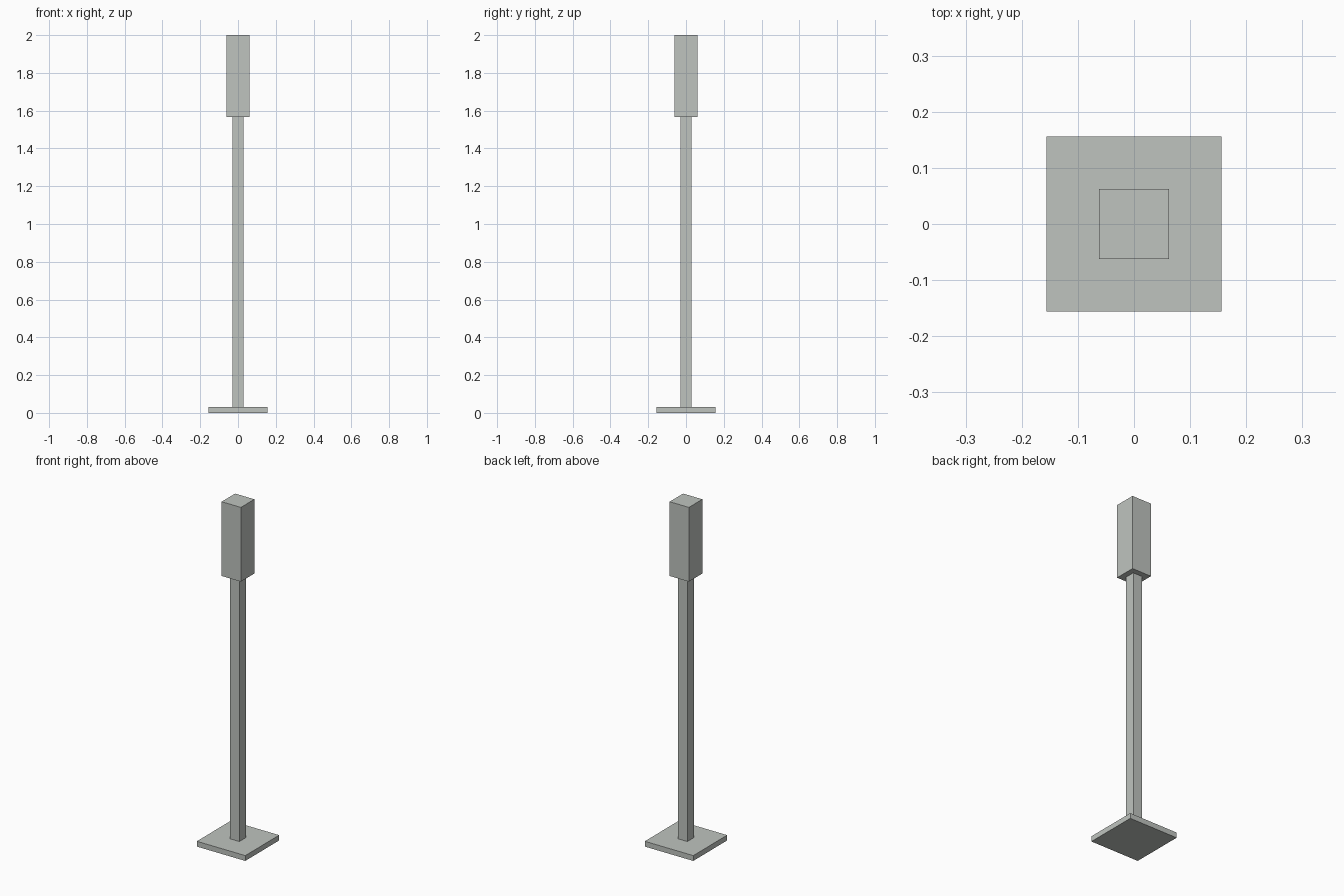
import bpy

if "Cube" in bpy.data.objects:
    bpy.data.objects.remove(bpy.data.objects["Cube"])

# One pale grey-green colour for the whole model
grey = bpy.data.materials.new("pale_grey")
grey.diffuse_color = (0.52, 0.55, 0.52, 1.0)
grey.use_nodes = True
grey.node_tree.nodes["Principled BSDF"].inputs["Base Color"].default_value = grey.diffuse_color


def box(name, width, z0, z1):
    """Square, centred block between two heights."""
    bpy.ops.mesh.primitive_cube_add(size=1, location=(0, 0, (z0 + z1) / 2))
    ob = bpy.context.object
    ob.name = name
    ob.scale = (width, width, z1 - z0)
    bpy.ops.object.transform_apply(location=False, rotation=False, scale=True)
    ob.data.materials.append(grey)
    return ob


# Foot plate, slim post, tall head block
box("base_plate", 0.3125, 0.0, 0.031)
box("post", 0.06, 0.031, 1.567)
box("head", 0.124, 1.567, 2.0)
